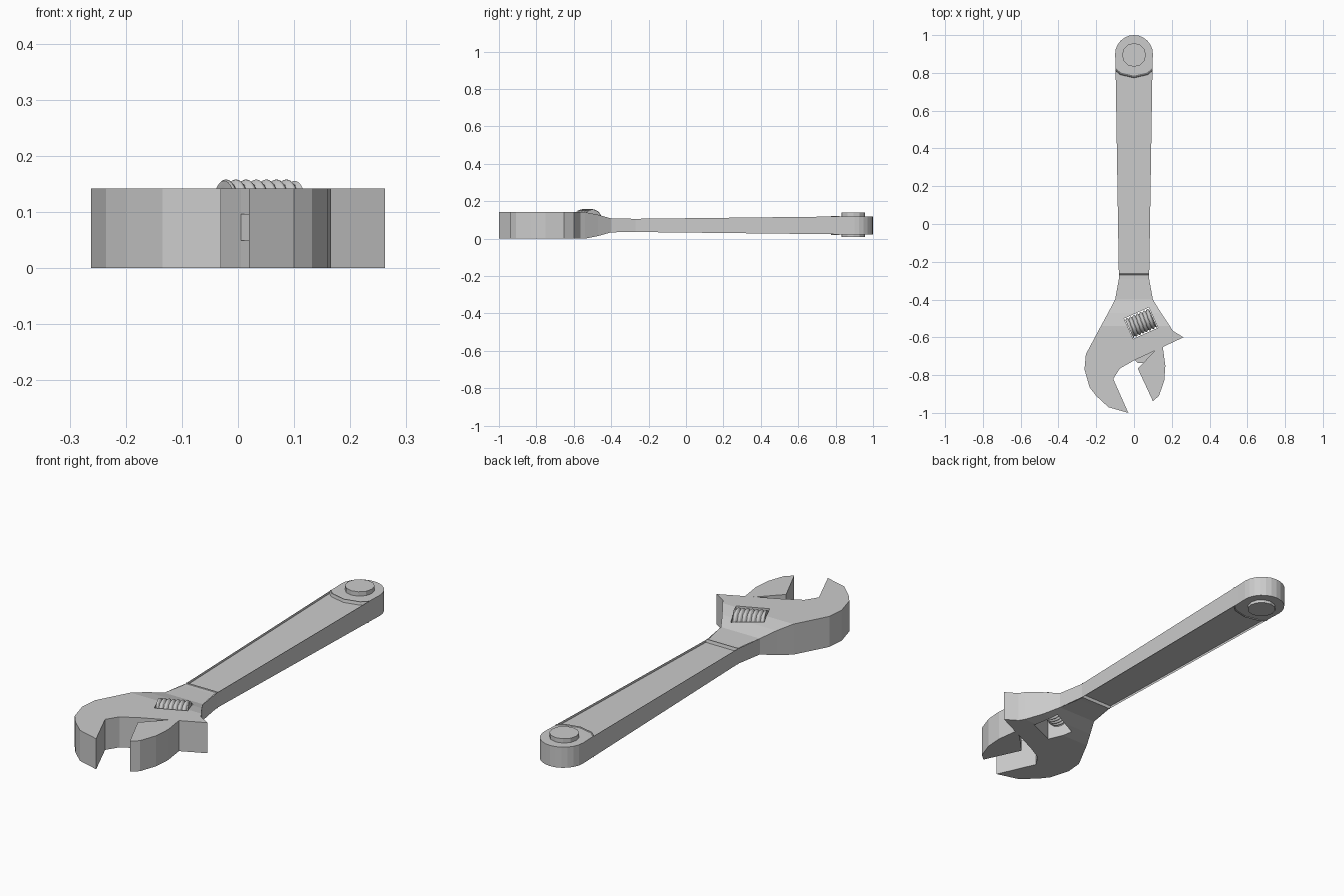
import bpy, bmesh
from math import sin, cos, pi, radians
from mathutils import Matrix, Vector

if "Cube" in bpy.data.objects:
    bpy.data.objects.remove(bpy.data.objects["Cube"])

MID = 0.071  # mid-plane height of the tool


def finish(bm, name):
    bmesh.ops.recalc_face_normals(bm, faces=bm.faces[:])
    mesh = bpy.data.meshes.new(name)
    bm.to_mesh(mesh)
    bm.free()
    obj = bpy.data.objects.new(name, mesh)
    bpy.context.collection.objects.link(obj)
    return obj


def prism(name, pts, z0, z1):
    bm = bmesh.new()
    face = bm.faces.new([bm.verts.new((x, y, z0)) for x, y in pts])
    ext = bmesh.ops.extrude_face_region(bm, geom=[face])
    verts = [g for g in ext["geom"] if isinstance(g, bmesh.types.BMVert)]
    bmesh.ops.translate(bm, verts=verts, vec=(0, 0, z1 - z0))
    return finish(bm, name)


# Half thickness along the length
THICK = [(-2, .071), (-.54, .071), (-.47, .057), (-.40, .037),
         (-.29, .035), (.85, .048), (2, .048)]


def half(y):
    for (a, ha), (b, hb) in zip(THICK, THICK[1:]):
        if a <= y <= b:
            return ha + (hb - ha) * (y - a) / (b - a)


# Body: head outline, cross rows of the neck and handle, rounded end
head = [(-.255, -.69), (-.262, -.77), (-.235, -.865), (-.2, -.91), (-.135, -.97),
        (-.03, -1), (-.11, -.82), (-.075, -.765), (.005, -.72), (.262, -.6),
        (.205, -.565)]
rows = [[(-.175, -.54), (.19, -.54)],
        [(-.137, -.47), (.143, -.47)],
        [(-.1, -.40), (.1, -.40)],
        [(-.08, -.29), (.08, -.29)],
        [(-.098, .85), (-.06, .817), (0, .803), (.06, .817), (.098, .85)]]
end = [(.1 * cos(a * pi / 12), .9 + .1 * sin(a * pi / 12)) for a in range(13)]

bm = bmesh.new()
rims = []
for s in (1, -1):
    def v(p):
        return bm.verts.new((p[0], p[1], MID + s * half(p[1])))
    hv = [v(p) for p in head]
    rv = [[v(p) for p in r] for r in rows]
    ev = [v(p) for p in end]
    faces = [bm.faces.new([rv[0][0]] + hv + [rv[0][-1]])]
    for a, b in zip(rv, rv[1:]):
        faces.append(bm.faces.new(a + b[::-1]))
    panel = faces[-1]
    faces.append(bm.faces.new(rv[-1] + ev))
    for f in faces:
        f.normal_update()
        if f.normal.z * s < 0:
            f.normal_flip()
    rims.append(hv + [r[-1] for r in rv] + ev + [r[0] for r in rv[::-1]])
    # Recessed grip panel with a thin raised lip
    for t, d in ((.02, 0), (.002, .003), (.004, 0), (.003, -.014)):
        bmesh.ops.inset_region(bm, faces=[panel], thickness=t, depth=d,
                               use_even_offset=True)
top, bot = rims
for i in range(len(top)):
    j = (i + 1) % len(top)
    bm.faces.new((top[i], top[j], bot[j], bot[i]))
body = finish(bm, "wrench_body")

# Window for the adjusting screw
KC, TILT = Vector((.037, -.525, 0)), radians(24)
turn = Matrix.Translation(KC) @ Matrix.Rotation(TILT, 4, 'Z')
box = [turn @ Vector((x, y, 0)) for x, y in
       ((-.072, -.059), (.072, -.059), (.072, .059), (-.072, .059))]
cutter = prism("screw_window_cutter", [(p.x, p.y) for p in box], -.1, .3)
cutter.hide_render = True
mod = body.modifiers.new("screw_window", 'BOOLEAN')
mod.operation, mod.solver, mod.object = 'DIFFERENCE', 'EXACT', cutter
bpy.context.view_layer.objects.active = body
body.select_set(True)
bpy.ops.object.modifier_apply(modifier=mod.name)
bpy.data.objects.remove(cutter)

# Adjusting screw with helical ridges
bm = bmesh.new()
N, S, L = 56, 32, .138
rings = []
for i in range(N + 1):
    t = i / N
    ring = []
    for j in range(S):
        a = 2 * pi * j / S
        r = .046 + .009 * abs(sin(pi * 7 * t + a / 2))
        ring.append(bm.verts.new((L * (t - .5), r * cos(a), .103 + r * sin(a))))
    rings.append(ring)
for a, b in zip(rings, rings[1:]):
    for j in range(S):
        k = (j + 1) % S
        bm.faces.new((a[j], a[k], b[k], b[j]))
bm.faces.new(rings[0])
bm.faces.new(rings[-1])
screw = finish(bm, "adjusting_screw")
screw.data.transform(turn)
bpy.ops.object.select_all(action='DESELECT')
screw.select_set(True)
bpy.context.view_layer.objects.active = screw
bpy.ops.object.shade_smooth_by_angle(angle=radians(40))

# Sliding jaw and its rail
prism("sliding_jaw", [(.11, -.672), (.02, -.765), (.1, -.938), (.132, -.91),
                      (.16, -.83), (.166, -.75), (.152, -.65)], 0, .142)
prism("jaw_rail", [(.005, -.722), (.02, -.735), (.042, -.737), (.15, -.68),
                   (.14, -.64), (.02, -.69)], .049, .096)

# Round boss at the handle end, showing on both faces
prism("end_boss", [(.063 * cos(a * pi / 6), .895 + .063 * sin(a * pi / 6))
                   for a in range(12)], .009, .139)
